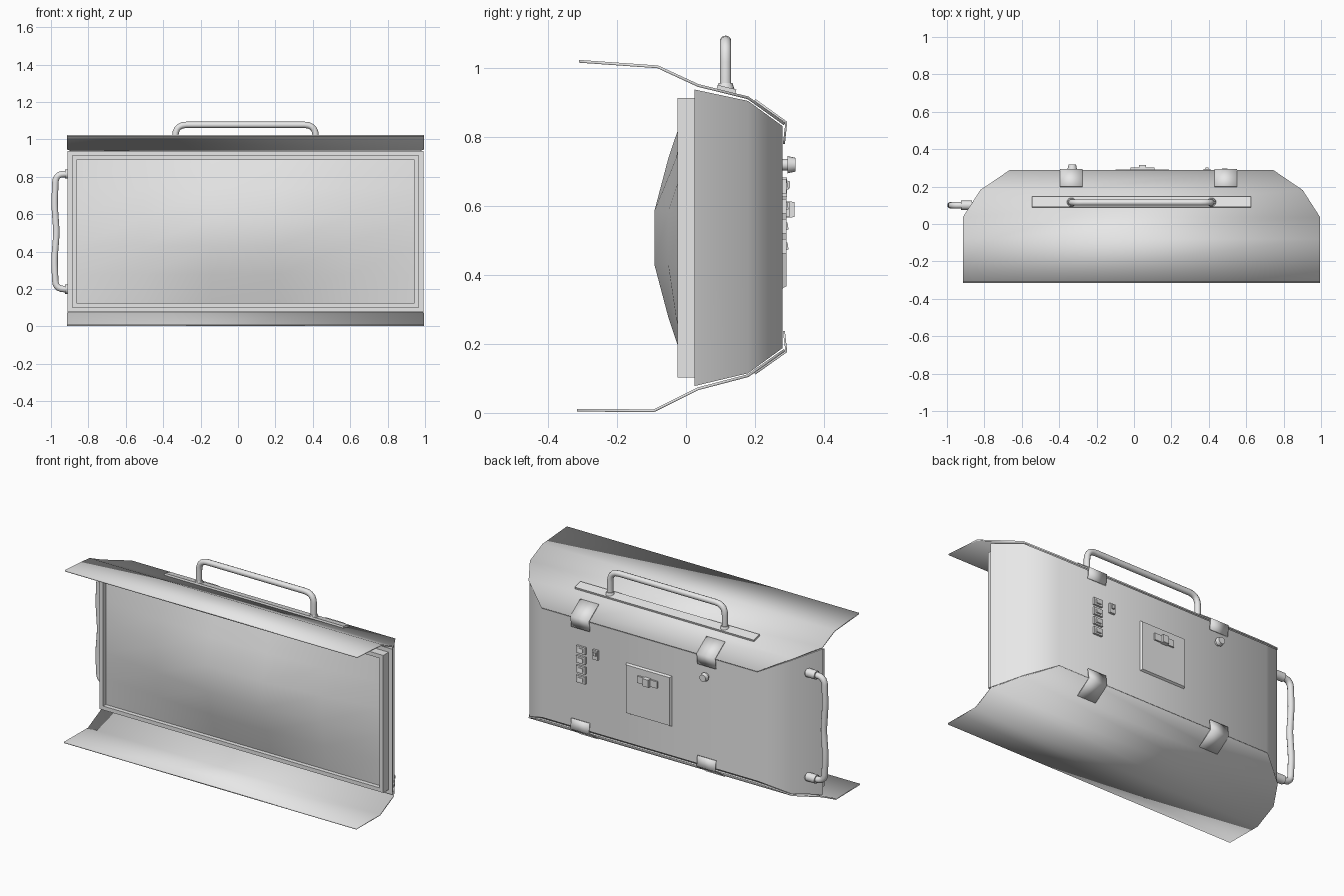
import bpy, bmesh, math
from mathutils import Vector, Matrix

if "Cube" in bpy.data.objects:
    bpy.data.objects.remove(bpy.data.objects["Cube"], do_unlink=True)

CX = 0.04  # middle of the housing
BACK = 0.28

grey = bpy.data.materials.new("light_grey")
grey.use_nodes = True
grey.diffuse_color = (0.8, 0.8, 0.8, 1)
grey.node_tree.nodes["Principled BSDF"].inputs["Base Color"].default_value = (0.8, 0.8, 0.8, 1)


def finish(obj, smooth=None):
    obj.data.materials.append(grey)
    bpy.ops.object.select_all(action="DESELECT")
    obj.select_set(True)
    bpy.context.view_layer.objects.active = obj
    if obj.type == "CURVE":
        bpy.ops.object.convert(target="MESH")
    if smooth:
        bpy.ops.object.shade_smooth_by_angle(angle=math.radians(smooth))
    return obj


def mesh_object(name, bm, smooth=None):
    bmesh.ops.recalc_face_normals(bm, faces=bm.faces)
    me = bpy.data.meshes.new(name)
    bm.to_mesh(me)
    bm.free()
    obj = bpy.data.objects.new(name, me)
    bpy.context.collection.objects.link(obj)
    return finish(obj, smooth)


def box(name, centre, size, taper=0.0, tilt=0.0):
    """Box whose back (+y) face can be drawn in by taper."""
    bm = bmesh.new()
    bmesh.ops.create_cube(bm, size=1)
    for v in bm.verts:
        back = v.co.y > 0
        v.co = Vector([c * s for c, s in zip(v.co, size)])
        if back:
            v.co.x -= math.copysign(taper, v.co.x)
            v.co.z -= math.copysign(taper, v.co.z)
    bm.transform(Matrix.Translation(centre) @ Matrix.Rotation(math.radians(tilt), 4, "X"))
    return mesh_object(name, bm)


def cylinder(name, centre, axis, radius, depth, top=None):
    bm = bmesh.new()
    bmesh.ops.create_cone(bm, cap_ends=True, segments=16, radius1=radius,
                          radius2=radius if top is None else top, depth=depth)
    turn = Vector((0, 0, 1)).rotation_difference(Vector(axis)).to_matrix().to_4x4()
    bm.transform(Matrix.Translation(centre) @ turn)
    return mesh_object(name, bm, 40)


def tube(name, points, radius, fillet):
    """Round bar along a path with filleted corners."""
    pts = [Vector(p) for p in points]
    path = [pts[0]]
    for a, b, c in zip(pts, pts[1:], pts[2:]):
        p = b + (a - b).normalized() * fillet
        q = b + (c - b).normalized() * fillet
        for i in range(6):
            t = i / 5
            path.append(p * (1 - t) ** 2 + b * 2 * t * (1 - t) + q * t * t)
    path.append(pts[-1])
    cu = bpy.data.curves.new(name, "CURVE")
    cu.dimensions = "3D"
    cu.bevel_depth = radius
    cu.bevel_resolution = 3
    cu.use_fill_caps = True
    sp = cu.splines.new("POLY")
    sp.points.add(len(path) - 1)
    for sp_pt, p in zip(sp.points, path):
        sp_pt.co = (*p, 1)
    obj = bpy.data.objects.new(name, cu)
    bpy.context.collection.objects.link(obj)
    return finish(obj, 50)


def sheet(name, rows, thickness, centre=CX):
    """Bent sheet: each row is (y, z, half width)."""
    bm = bmesh.new()
    pairs = [[bm.verts.new((centre + s * w, y, z)) for s in (-1, 1)] for y, z, w in rows]
    for (a, b), (c, d) in zip(pairs, pairs[1:]):
        bm.faces.new((a, b, d, c))
    obj = mesh_object(name, bm, 40)
    mod = obj.modifiers.new("thickness", "SOLIDIFY")
    mod.thickness = thickness
    mod.offset = 0
    return obj


# Housing: sections along y with chamfered back corners
bm = bmesh.new()
rings = []
for y, w, low, high in ((0.025, 0.952, 0.078, 0.938), (0.18, 0.858, 0.115, 0.905),
                        (BACK, 0.702, 0.188, 0.832)):
    rings.append([bm.verts.new((CX + sx * w, y, z))
                  for sx, z in ((-1, low), (1, low), (1, high), (-1, high))])
for r, s in zip(rings, rings[1:]):
    for i in range(4):
        j = (i + 1) % 4
        bm.faces.new((r[i], r[j], s[j], s[i]))
bm.faces.new(rings[0])
bm.faces.new(rings[-1])
mesh_object("housing", bm, 40)

# Upper and lower flaps
sheet("upper_flap", [(-0.31, 1.02, 0.955), (-0.082, 1.004, 0.955), (0.035, 0.95, 0.955),
                     (0.18, 0.914, 0.862), (0.286, 0.838, 0.705)], 0.008)
sheet("lower_flap", [(-0.316, 0.008, 0.955), (-0.094, 0.006, 0.955), (0.035, 0.07, 0.955),
                     (0.18, 0.108, 0.862), (0.286, 0.182, 0.705)], 0.008)

# Front frame: four bars around the diffuser
X0, X1, Z0, Z1, BAR = -0.887, 0.967, 0.102, 0.914, 0.023
for label, z in (("lower", Z0 + BAR / 2), ("upper", Z1 - BAR / 2)):
    box(label + "_frame_bar", (CX, 0, z), (X1 - X0, 0.05, BAR))
for label, x in (("right", X0 + BAR / 2), ("left", X1 - BAR / 2)):
    box(label + "_frame_bar", (x, 0, (Z0 + Z1) / 2), (BAR, 0.05, Z1 - Z0 - 2 * BAR))

# Bulging diffuser: coarse smooth grid
bm = bmesh.new()
swell = (0, 0.56, 1, 1, 0.56, 0)
grid = [[bm.verts.new((X0 + BAR + (X1 - X0 - 2 * BAR) * i / 5, -0.092 * swell[i] * swell[j],
                       Z0 + BAR + (Z1 - Z0 - 2 * BAR) * j / 5)) for j in range(6)] for i in range(6)]
for i in range(5):
    for j in range(5):
        bm.faces.new((grid[i][j], grid[i + 1][j], grid[i + 1][j + 1], grid[i][j + 1]))
mesh_object("diffuser", bm, 60)

# Carrying handle on top
box("handle_base", (CX, 0.117, 0.937), (1.17, 0.056, 0.016), 0, -13.5)
tube("top_handle", [(-0.335, 0.115, 0.93), (-0.335, 0.115, 1.078),
                    (0.415, 0.115, 1.078), (0.415, 0.115, 0.93)], 0.017, 0.06)
for x in (-0.335, 0.415):
    cylinder("handle_foot", (x, 0.115, 0.947), (0, 0, 1), 0.026, 0.02, 0.02)

# Grip on the right side
tube("side_handle", [(-0.85, 0.1, 0.2), (-0.975, 0.1, 0.2), (-0.982, 0.1, 0.36),
                     (-0.97, 0.1, 0.5), (-0.981, 0.1, 0.65), (-0.975, 0.1, 0.815),
                     (-0.85, 0.1, 0.815)], 0.018, 0.045)
for z in (0.2, 0.815):
    cylinder("side_handle_collar", (-0.895, 0.1, z), (1, 0, 0), 0.025, 0.06)

# Bent clips that hold both flaps at the back
for x in (-0.335, 0.49):
    sheet("upper_clip", [(0.2, 0.908, 0.06), (0.291, 0.843, 0.06), (0.284, 0.78, 0.06)], 0.006, x)
    sheet("lower_clip", [(0.2, 0.114, 0.06), (0.291, 0.178, 0.06), (0.284, 0.238, 0.06)], 0.006, x)

# Back cover with its latch
box("back_cover", (0.045, 0.285, 0.51), (0.30, 0.014, 0.30), 0.008)
box("latch_plate", (0.045, 0.295, 0.59), (0.13, 0.012, 0.04))
box("latch_turn", (0.045, 0.302, 0.59), (0.04, 0.026, 0.048), 0.002)

# Rocker buttons and switch
for i in range(4):
    z = 0.658 - i * 0.058
    box("button_frame", (0.485, 0.284, z), (0.058, 0.016, 0.042))
    box("button_rocker", (0.485, 0.291, z), (0.036, 0.01, 0.026), 0.003, 8)
box("switch_frame", (0.39, 0.285, 0.655), (0.036, 0.016, 0.056))
box("switch_rocker", (0.39, 0.294, 0.662), (0.022, 0.014, 0.026), 0.003)

# Adjusting knob
cylinder("knob_stem", (-0.33, 0.288, 0.72), (0, 1, 0), 0.017, 0.024)
cylinder("knob", (-0.33, 0.306, 0.72), (0, 1, 0), 0.025, 0.022, 0.02)
